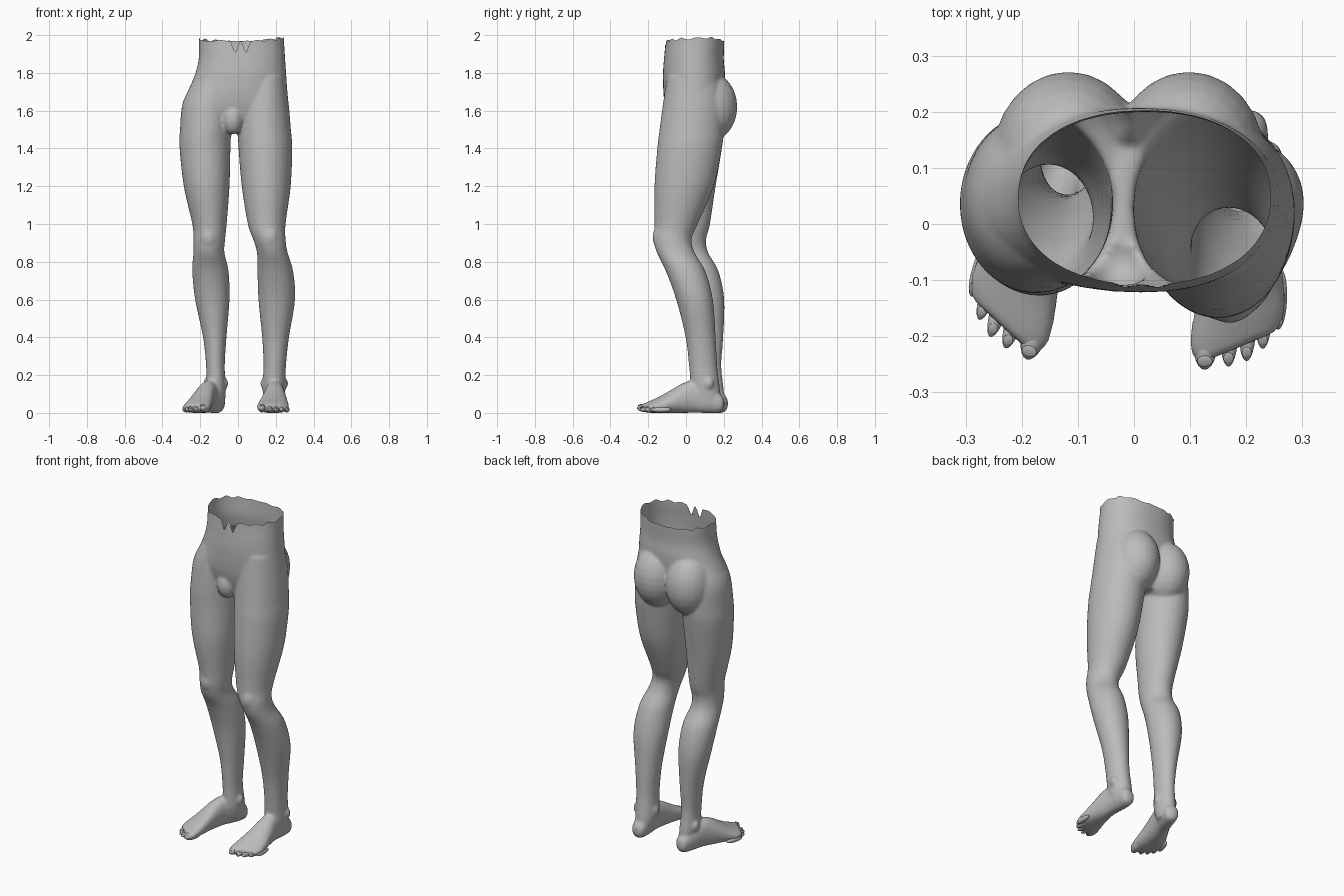
import bpy, bmesh, math
from mathutils import Matrix, Vector

cube = bpy.data.objects.get("Cube")
if cube:
    bpy.data.objects.remove(cube)

# One plain grey
grey = bpy.data.materials.new("plain_grey")
GREY = (0.5, 0.5, 0.5, 1.0)
grey.diffuse_color = GREY
grey.use_nodes = True
bsdf = next(n for n in grey.node_tree.nodes if n.type == 'BSDF_PRINCIPLED')
bsdf.inputs["Base Color"].default_value = GREY


def spline(rows, steps=6):
    """Smoothly interpolate a list of section tuples."""
    rows = [Vector(r) for r in rows]
    out = []
    for i in range(len(rows) - 1):
        a, b, c, d = rows[max(i - 1, 0)], rows[i], rows[i + 1], rows[min(i + 2, len(rows) - 1)]
        for k in range(steps):
            t = k / steps
            out.append(b + (c - a) * (0.5 * t) + (a * 2 - b * 5 + c * 4 - d) * (0.5 * t * t)
                       + (b * 3 - a - c * 3 + d) * (0.5 * t ** 3))
    return out + [rows[-1]]


def loft(bm, rows, place, power=2.0, n=40):
    """Closed skin through oval sections (along, a0, a1, b0, b1)."""
    rings = []
    for s, a0, a1, b0, b1 in spline(rows):
        ring = []
        for k in range(n):
            c, d = math.cos(2 * math.pi * k / n), math.sin(2 * math.pi * k / n)
            c = math.copysign(abs(c) ** (2 / power), c)
            d = math.copysign(abs(d) ** (2 / power), d)
            ring.append(bm.verts.new(place(s, (a0 + a1) / 2 + c * (a1 - a0) / 2,
                                           (b0 + b1) / 2 + d * (b1 - b0) / 2)))
        rings.append(ring)
    for r, q in zip(rings, rings[1:]):
        for k in range(n):
            bm.faces.new((r[k], r[(k + 1) % n], q[(k + 1) % n], q[k]))
    bm.faces.new(rings[0])
    bm.faces.new(rings[-1])


def blob(bm, centre, radii, frame=Matrix.Identity(4), tilt=0.0):
    m = frame @ Matrix.Translation(centre) @ Matrix.Rotation(tilt, 4, 'X') @ Matrix.Diagonal((*radii, 1))
    bmesh.ops.create_uvsphere(bm, u_segments=24, v_segments=14, radius=1, matrix=m)


def add_object(name, bm):
    bmesh.ops.recalc_face_normals(bm, faces=bm.faces)
    for f in bm.faces:
        f.smooth = True
    me = bpy.data.meshes.new(name)
    bm.to_mesh(me)
    bm.free()
    me.materials.append(grey)
    ob = bpy.data.objects.new(name, me)
    bpy.context.scene.collection.objects.link(ob)
    return ob


def upright(z, x, y):
    return (x, y, z)


# Sections: z, x min, x max, y min, y max
PELVIS = [(2.06, -.207, .244, -.108, .203), (1.97, -.207, .244, -.108, .203),
          (1.87, -.209, .250, -.117, .200), (1.78, -.232, .256, -.122, .207),
          (1.65, -.285, .265, -.115, .200), (1.55, -.285, .265, -.085, .180),
          (1.48, -.200, .190, -.030, .140)]
RIGHT_LEG = [(1.78, -.215, -.03, -.09, .17), (1.65, -.290, -.02, -.11, .20),
             (1.50, -.307, -.035, -.122, .20), (1.40, -.309, -.04, -.124, .19),
             (1.20, -.287, -.045, -.127, .157), (1.0, -.242, -.06, -.105, .127),
             (.92, -.236, -.068, -.10, .107), (.85, -.236, -.072, -.085, .117),
             (.75, -.242, -.05, -.035, .172), (.60, -.227, -.045, .01, .202),
             (.40, -.185, -.061, .04, .197), (.25, -.169, -.070, .05, .187),
             (.12, -.165, -.065, .055, .20), (.04, -.14, -.07, .09, .20)]
LEFT_LEG = [(1.78, .04, .25, -.10, .17), (1.65, .01, .267, -.12, .20),
            (1.50, .0, .280, -.14, .20), (1.40, .003, .287, -.152, .19),
            (1.20, .02, .279, -.167, .147), (1.0, .052, .252, -.167, .062),
            (.92, .08, .252, -.172, .03), (.85, .10, .262, -.155, .045),
            (.75, .103, .292, -.107, .102), (.60, .108, .302, -.052, .142),
            (.40, .128, .270, -.002, .157), (.25, .135, .254, .016, .165),
            (.12, .13, .25, .03, .18), (.04, .15, .24, .06, .185)]
# Foot sections: distance from heel, inner side, outer side, bottom, top
FOOT = [(0, -.018, .02, .03, .07), (.02, -.04, .04, .003, .10), (.08, -.046, .046, -.002, .14),
        (.16, -.046, .052, .002, .172), (.22, -.052, .062, 0, .157), (.28, -.064, .072, -.001, .122),
        (.34, -.078, .082, -.002, .086), (.39, -.083, .085, 0, .062), (.425, -.068, .072, .008, .045)]
# Toes: side offset, tip distance from heel, radius
TOES = [(-.055, .465, .023), (-.013, .458, .0155), (.019, .447, .015), (.047, .424, .0145), (.073, .389, .0145)]

body = bmesh.new()
loft(body, PELVIS, upright, 2.2)
loft(body, RIGHT_LEG, upright)
loft(body, LEFT_LEG, upright)
blob(body, (-.028, -.062, 1.557), (.057, .06, .084))       # groin
for x in (-.117, .098):                                     # buttocks
    blob(body, (x, .12, 1.62), (.135, .152, .185))
for x, y in ((-.155, -.06), (.17, -.13)):                   # kneecaps
    blob(body, (x, y, .93), (.05, .047, .07))
for x, y in ((-.07, .12), (-.165, .14), (.137, .10), (.247, .12)):  # ankle bones
    blob(body, (x, y, .155), (.018, .026, .03))

# Feet and toes
for name, sign, heel, angle in (("left", 1, (.197, .203), -2), ("right", -1, (-.1, .218), 18)):
    a = math.radians(angle)
    frame = Matrix(((sign * math.cos(a), sign * math.sin(a), 0, heel[0]),
                    (math.sin(a), -math.cos(a), 0, heel[1]),
                    (0, 0, 1, 0), (0, 0, 0, 1)))

    def along_foot(v, u, z, frame=frame):
        return frame @ Vector((u, v - 0.45 * u * v / .42, z))

    loft(body, FOOT, along_foot, 2.2)
    toes = bmesh.new()
    for u, tip, r in TOES:
        blob(toes, (u, tip - .055, r + .003), (r, .055, r), frame)
        blob(toes, (u, tip - .015, r * 1.68 + .003), (r * .6, .011, .003), frame, -.4)   # nail
    add_object(name + "_toes", toes)

# Fuse the overlapping parts into one continuous skin
source = add_object("skin_source", body)
remesh = source.modifiers.new("fuse", 'REMESH')
remesh.mode = 'VOXEL'
remesh.voxel_size = 0.008
soften = source.modifiers.new("soften", 'SMOOTH')
soften.factor = 0.5
soften.iterations = 7
dg = bpy.context.evaluated_depsgraph_get()
skin = bpy.data.meshes.new_from_object(source.evaluated_get(dg))
bpy.data.objects.remove(source)


def rim(x, y):
    """Height of the ragged open waist."""
    h = 1.968 + .012 * (x / .22) ** 2 + .006 * math.sin(70 * x + 55 * y) * min(1, abs(x) / .15)
    h += max(0, .02 * (1 - math.hypot(x - .22, y - .14) / .03))
    if y < 0:
        for c in (-.015, .042):
            h -= max(0, .066 * (1 - abs(x - c) / .024))
    return min(h, 2.0)


# Open the waist along the ragged rim
bm = bmesh.new()
bm.from_mesh(skin)
bpy.data.meshes.remove(skin)
above = []
for f in bm.faces:
    c = f.calc_center_median()
    if c.z > rim(c.x, c.y):
        above.append(f)
bmesh.ops.delete(bm, geom=above, context='FACES')
for v in bm.verts:
    if v.is_boundary:
        v.co.z = rim(v.co.x, v.co.y)
    v.co.z = max(v.co.z, 0)
add_object("hips_and_legs", bm)
